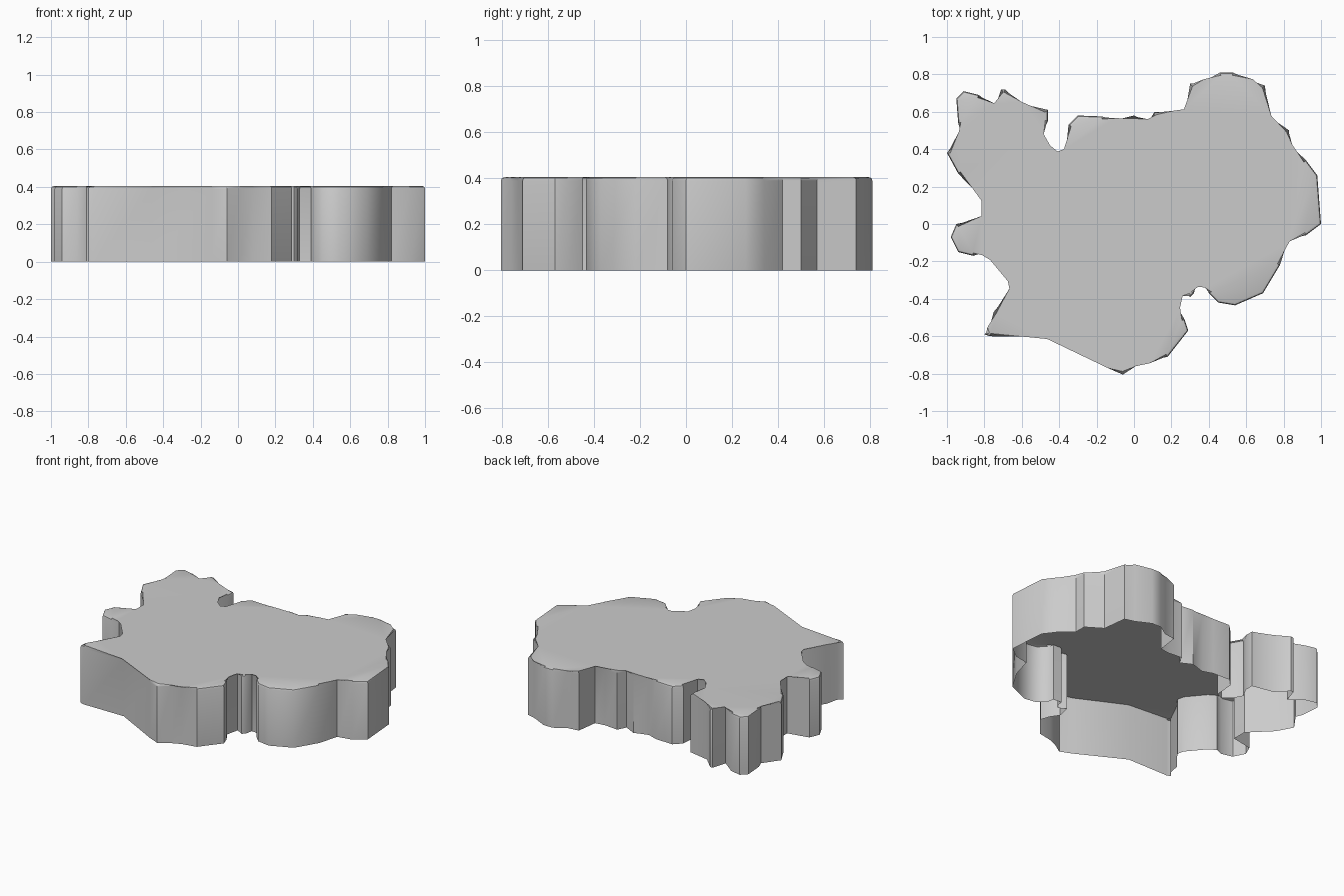
import bpy, bmesh

if "Cube" in bpy.data.objects:
    bpy.data.objects.remove(bpy.data.objects["Cube"])

HEIGHT = 0.405
ROUND = 0.015

# Irregular plan outline, clockwise from the upper left lobe
OUTLINE = [
    (-.95, .67), (-.91, .71), (-.83, .69), (-.74, .62), (-.71, .72), (-.69, .72),
    (-.61, .64), (-.46, .61), (-.46, .55), (-.50, .48), (-.46, .41), (-.41, .37),
    (-.36, .39), (-.35, .53), (-.30, .58), (-.17, .575), (-.10, .55), (0, .58),
    (.08, .54), (.11, .60), (.21, .59), (.28, .60), (.30, .75), (.38, .76),
    (.46, .81), (.53, .81), (.63, .76), (.70, .74), (.72, .57), (.83, .50),
    (.83, .42), (.92, .34), (.98, .26), (1, 0), (.92, -.06), (.82, -.08),
    (.78, -.22), (.69, -.37), (.54, -.435), (.45, -.42), (.40, -.37),
    (.39, -.325), (.33, -.32), (.32, -.37), (.30, -.39), (.25, -.36),
    (.23, -.45), (.27, -.51), (.29, -.57), (.18, -.71), (.08, -.73), (.01, -.76),
    (-.06, -.805), (-.14, -.77), (-.46, -.60), (-.77, -.60), (-.80, -.59),
    (-.77, -.56), (-.75, -.47), (-.65, -.35), (-.66, -.30), (-.76, -.18),
    (-.81, -.15), (-.86, -.17), (-.94, -.15), (-.98, -.07), (-.95, 0),
    (-.80, .03), (-.80, .13), (-.94, .27), (-1, .38), (-.92, .49), (-.94, .54),
]

# Top plate with walls hanging down, open underneath
bm = bmesh.new()
pts = OUTLINE[::-1]
top = [bm.verts.new((x, y, HEIGHT)) for x, y in pts]
low = [bm.verts.new((x, y, 0)) for x, y in pts]
lid = bm.faces.new(top)
for i in range(len(pts)):
    j = (i + 1) % len(pts)
    bm.faces.new((low[i], low[j], top[j], top[i]))

# Softened top rim
bmesh.ops.bevel(bm, geom=list(lid.edges), offset=ROUND, offset_type='OFFSET',
                segments=2, profile=0.5, affect='EDGES', clamp_overlap=False)
bmesh.ops.triangulate(bm, faces=[f for f in bm.faces if len(f.verts) > 4])

mesh = bpy.data.meshes.new("island_slab")
bm.to_mesh(mesh)
bm.free()
slab = bpy.data.objects.new("island_slab", mesh)
bpy.context.collection.objects.link(slab)

# Smooth shading with crisp corners
bpy.context.view_layer.objects.active = slab
slab.select_set(True)
bpy.ops.object.shade_smooth_by_angle(angle=0.7)
